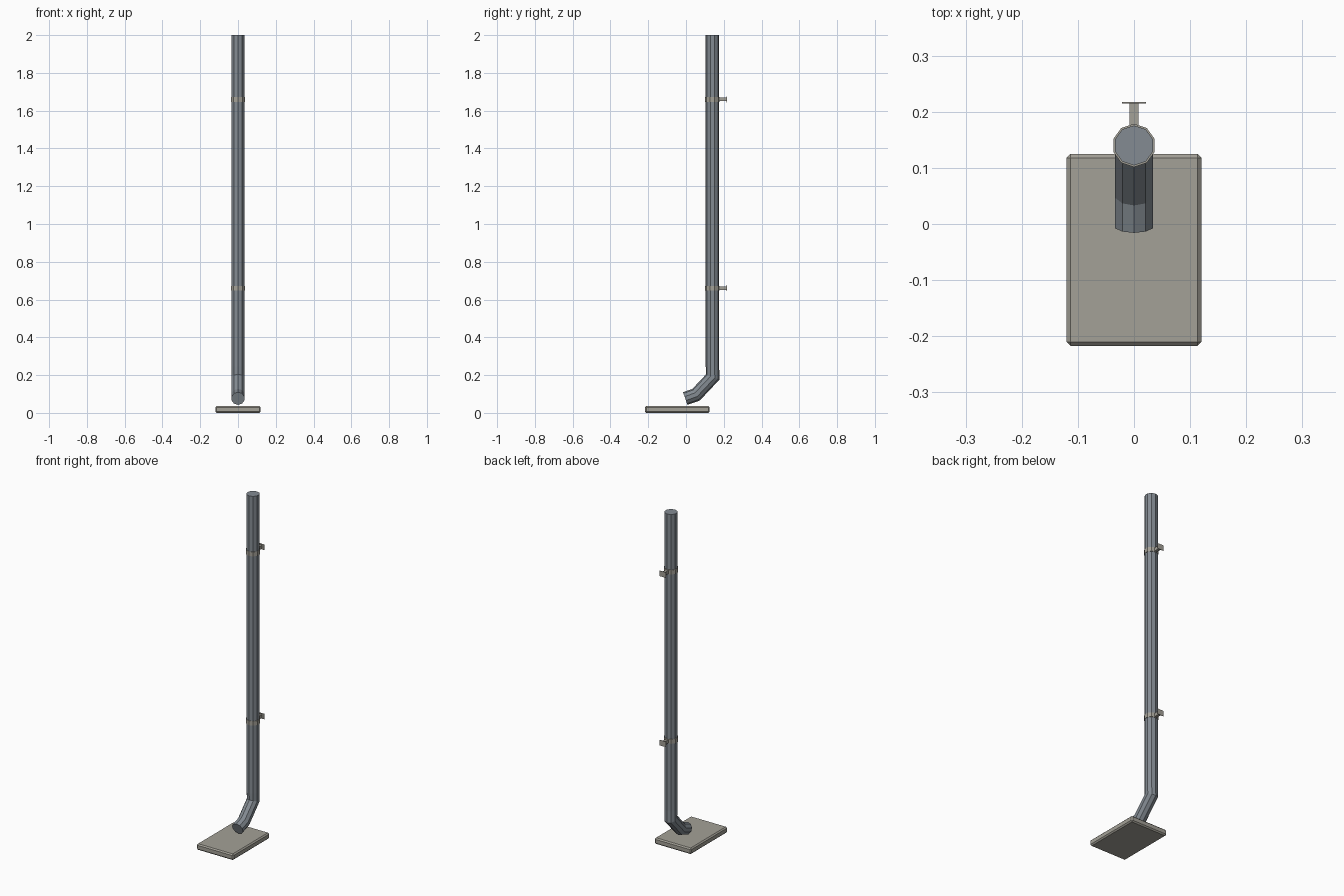
import bpy, bmesh, math
from mathutils import Vector

if "Cube" in bpy.data.objects:
    bpy.data.objects.remove(bpy.data.objects["Cube"])


def material(name, rgb):
    m = bpy.data.materials.new(name)
    m.diffuse_color = (*rgb, 1)
    m.use_nodes = True
    m.node_tree.nodes["Principled BSDF"].inputs["Base Color"].default_value = m.diffuse_color
    return m


PIPE = material("blue_grey_metal", (0.23, 0.26, 0.29))
STONE = material("warm_grey_concrete", (0.37, 0.355, 0.31))
CLAMP = material("clamp_grey", (0.37, 0.355, 0.31))


def finish(name, bm, mat):
    bmesh.ops.recalc_face_normals(bm, faces=bm.faces)
    me = bpy.data.meshes.new(name)
    bm.to_mesh(me)
    bm.free()
    me.materials.append(mat)
    ob = bpy.data.objects.new(name, me)
    bpy.context.collection.objects.link(ob)
    return ob


def add_box(bm, lo, hi):
    lo, hi = Vector(lo), Vector(hi)
    vs = bmesh.ops.create_cube(bm, size=1)["verts"]
    for v in vs:
        v.co = (lo + hi) / 2 + v.co * (hi - lo)


# Splash block with chamfered edges
bm = bmesh.new()
add_box(bm, (-0.12, -0.217, 0), (0.12, 0.125, 0.036))
bmesh.ops.bevel(bm, geom=bm.edges[:], offset=0.007, segments=1, affect='EDGES')
finish("splash_block", bm, STONE)

# Downpipe: ten-sided section swept along a (y, z) path with mitred joints
path = [Vector(p) for p in [(0.14, 2.0), (0.14, 0.245), (0.1415, 0.19),
                            (0.053, 0.096), (-0.004, 0.076)]]
R, N = 0.0355, 10
bm = bmesh.new()
rings = []
for i, p in enumerate(path):
    a = (p - path[i - 1]).normalized() if i else (path[1] - p).normalized()
    b = (path[i + 1] - p).normalized() if i < len(path) - 1 else a
    t = (a + b).normalized()
    side = Vector((-t.y, t.x)) / t.dot(a)
    ring = []
    for k in range(N):
        ang = math.tau * k / N
        q = p + side * R * math.cos(ang)
        ring.append(bm.verts.new((R * math.sin(ang), q.x, q.y)))
    rings.append(ring)
for r0, r1 in zip(rings, rings[1:]):
    for k in range(N):
        j = (k + 1) % N
        bm.faces.new((r0[k], r0[j], r1[j], r1[k]))
bm.faces.new(rings[0])
bm.faces.new(rings[-1])
finish("downpipe", bm, PIPE)

# Wall brackets: band, arm and wall plate
for label, z in (("lower", 0.66), ("upper", 1.66)):
    bm = bmesh.new()
    vs = bmesh.ops.create_cone(bm, cap_ends=True, segments=10, radius1=0.0385,
                               radius2=0.0385, depth=0.026)["verts"]
    bmesh.ops.translate(bm, verts=vs, vec=(0, 0.14, z))
    add_box(bm, (-0.008, 0.172, z - 0.010), (0.008, 0.216, z + 0.010))
    add_box(bm, (-0.021, 0.2145, z - 0.016), (0.021, 0.217, z + 0.016))
    finish(label + "_wall_bracket", bm, CLAMP)
